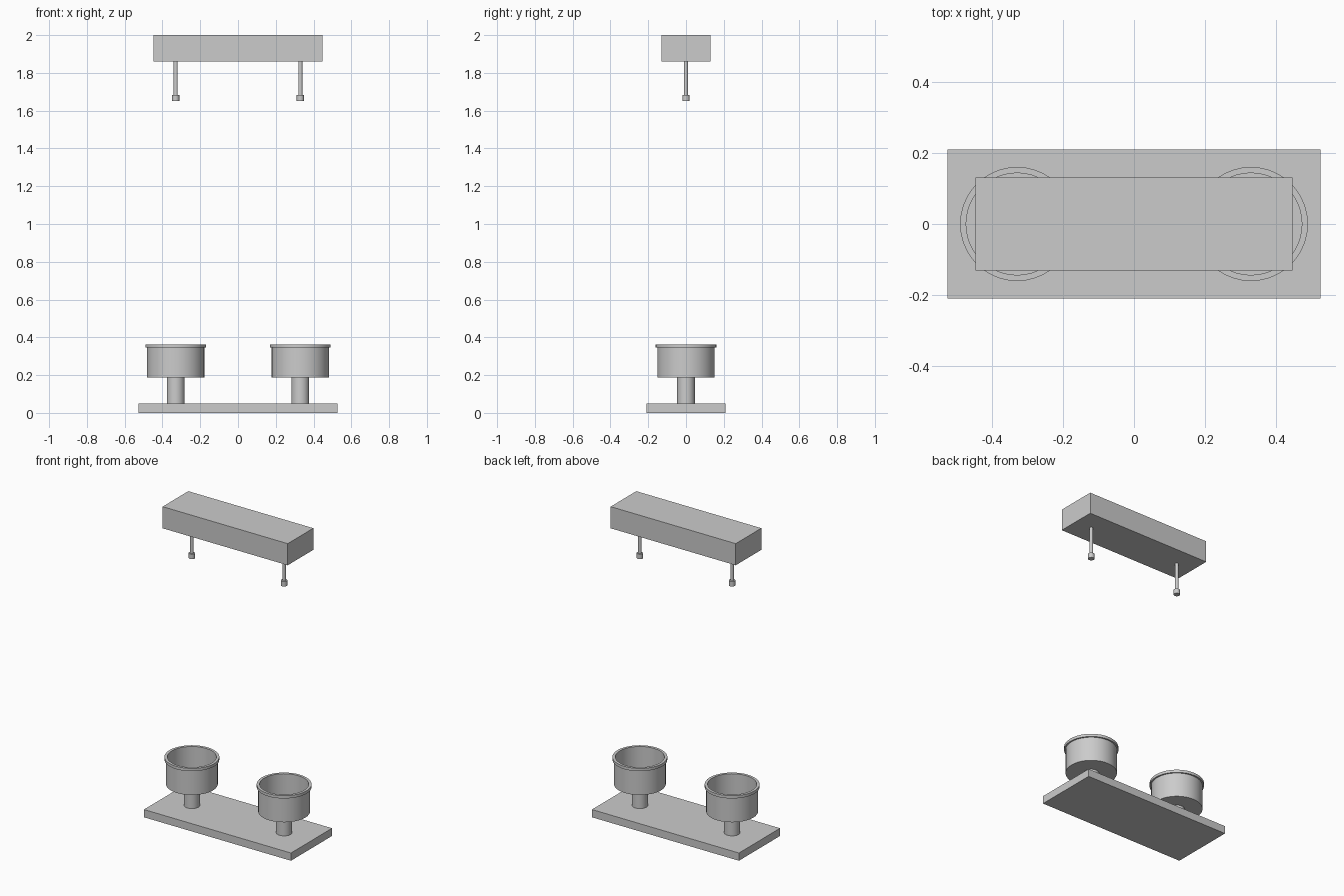
import bpy, bmesh
from math import cos, sin, pi, radians

if "Cube" in bpy.data.objects:
    bpy.data.objects.remove(bpy.data.objects["Cube"])

CUP_X = 0.33   # distance of each cup and rod from the centre


def make(name, bm):
    bmesh.ops.recalc_face_normals(bm, faces=bm.faces)
    me = bpy.data.meshes.new(name)
    bm.to_mesh(me)
    bm.free()
    ob = bpy.data.objects.new(name, me)
    bpy.context.collection.objects.link(ob)
    return ob


def box(name, sx, sy, z0, z1):
    bm = bmesh.new()
    bmesh.ops.create_cube(bm, size=1)
    bmesh.ops.scale(bm, vec=(sx, sy, z1 - z0), verts=bm.verts)
    bmesh.ops.translate(bm, vec=(0, 0, (z0 + z1) / 2), verts=bm.verts)
    return make(name, bm)


def lathe(name, x, profile, n):
    """Spin (radius, z) points around a vertical axis; the ends are capped."""
    bm = bmesh.new()
    rings = [[bm.verts.new((x + r * cos(2 * pi * i / n), r * sin(2 * pi * i / n), z))
              for i in range(n)] for r, z in profile]
    for a, b in zip(rings, rings[1:]):
        for i in range(n):
            j = (i + 1) % n
            bm.faces.new((a[i], a[j], b[j], b[i]))
    bm.faces.new(rings[0])
    bm.faces.new(rings[-1])
    ob = make(name, bm)
    bpy.ops.object.select_all(action='DESELECT')
    ob.select_set(True)
    bpy.context.view_layer.objects.active = ob
    bpy.ops.object.shade_smooth_by_angle(angle=radians(35))
    return ob


# floor plate and overhead housing
box("base_plate", 1.052, 0.42, 0, 0.05)
box("top_housing", 0.895, 0.262, 1.86, 2.0)

for side, x in (("left", -CUP_X), ("right", CUP_X)):
    # pedestal under each cup
    lathe(side + "_pedestal", x, [(0.047, 0.05), (0.047, 0.19)], 32)
    # open cup with an outward lip
    lathe(side + "_cup", x, [(0.152, 0.187), (0.152, 0.345), (0.161, 0.345), (0.161, 0.363),
                             (0.144, 0.363), (0.144, 0.205)], 40)
    # hanging rod with a small tip
    lathe(side + "_rod", x, [(0.011, 1.67), (0.011, 1.86)], 16)
    lathe(side + "_rod_tip", x, [(0.019, 1.65), (0.019, 1.682)], 16)
